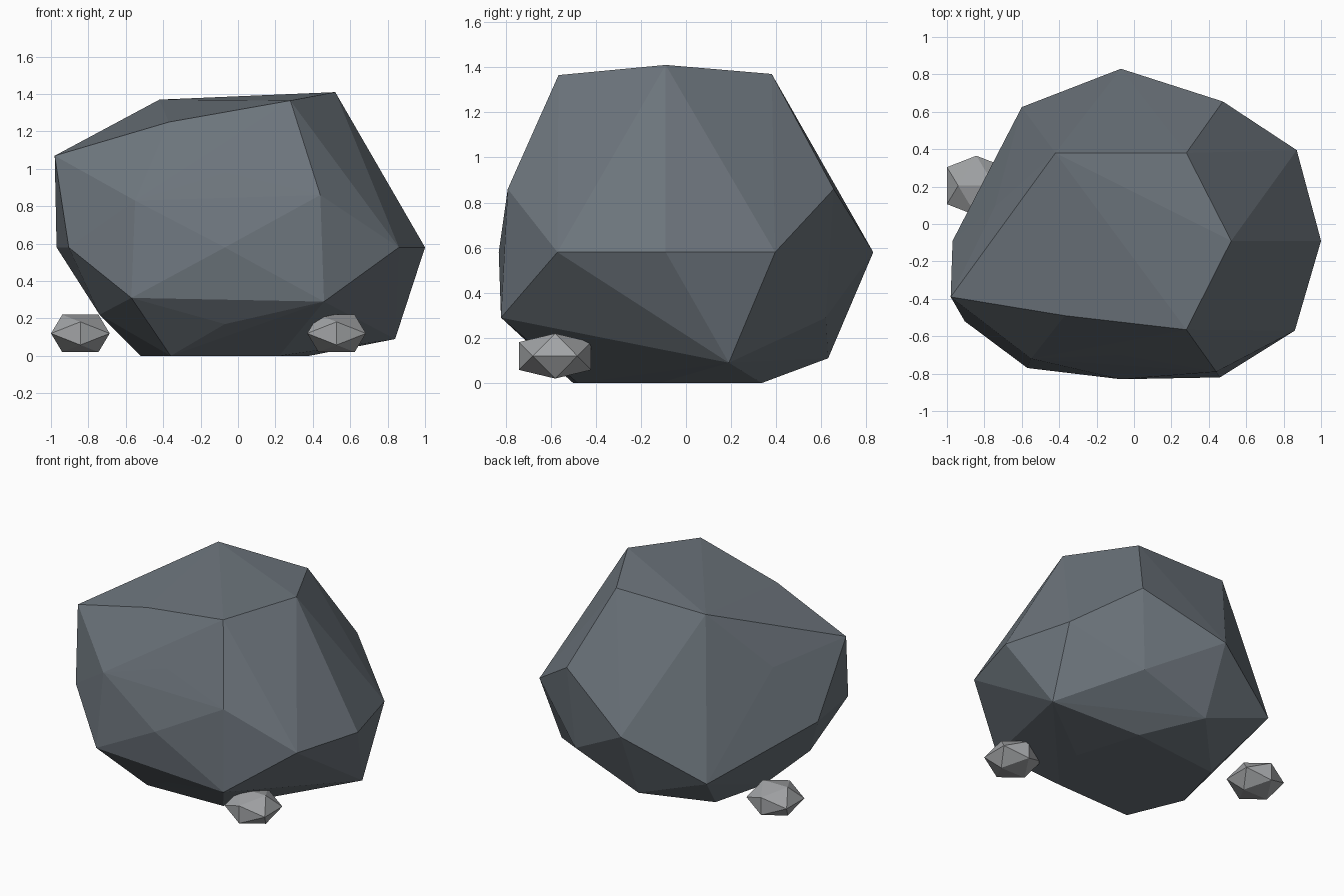
import bpy, bmesh

if "Cube" in bpy.data.objects:
    bpy.data.objects.remove(bpy.data.objects["Cube"])

PHI = (1 + 5 ** 0.5) / 2


def hull_object(name, points, colour):
    """Flat-faced convex stone around a few corner points."""
    bm = bmesh.new()
    for p in points:
        bm.verts.new(p)
    res = bmesh.ops.convex_hull(bm, input=bm.verts[:])
    loose = {g for g in res["geom_interior"] + res["geom_unused"]
             if isinstance(g, bmesh.types.BMVert)}
    bmesh.ops.delete(bm, geom=[v for v in loose if not v.link_faces], context='VERTS')
    bmesh.ops.recalc_face_normals(bm, faces=bm.faces[:])
    mesh = bpy.data.meshes.new(name)
    bm.to_mesh(mesh)
    bm.free()
    mat = bpy.data.materials.new(name + "_stone")
    mat.diffuse_color = (*colour, 1)
    mat.use_nodes = True
    mat.node_tree.nodes["Principled BSDF"].inputs["Base Color"].default_value = mat.diffuse_color
    mesh.materials.append(mat)
    obj = bpy.data.objects.new(name, mesh)
    bpy.context.collection.objects.link(obj)
    return obj


# Boulder corners, from the crown down to the base
crown = [(-.42, .38, 1.37), (.28, .38, 1.37), (.28, -.565, 1.365),
         (.52, -.09, 1.41), (-.98, -.39, 1.07), (-.37, -.49, 1.25)]
upper = [(-.745, .09, .972), (-.55, -.72, .83), (-.07, -.70, .98),
         (.44, -.79, .86), (.475, .655, .86)]
waist = [(-.07, -.83, .58), (.86, -.57, .58), (1.0, -.09, .58), (.87, .395, .58),
         (-.07, .83, .58), (-.97, -.09, .58), (-.905, -.52, .58)]
lower = [(.46, -.82, .29), (-.57, -.77, .31), (-.74, -.33, .22), (-.6, .625, .31),
         (.43, .62, .29), (-.07, .63, .11), (.84, .19, .09), (-.07, -.69, .17)]
base = [(-.36, -.5, 0), (.22, -.48, 0), (.38, -.12, 0), (.24, .335, 0),
        (-.42, .27, 0), (-.52, -.12, 0)]
hull_object("boulder", crown + upper + waist + lower + base, (.15, .175, .2))

# Two flattened twenty-sided pebbles
for name, (cx, cy, cz) in (("left_pebble", (-.843, .205, .12)),
                           ("front_pebble", (.527, -.58, .12))):
    corners = []
    for a in (-1, 1):
        for b in (-PHI, PHI):
            for x, y, z in ((a, 0, b), (0, b, a), (b, a, 0)):
                corners.append((cx + .157 * x / PHI, cy + .16 * y / PHI, cz + .1 * z / PHI))
    hull_object(name, corners, (.36, .37, .38))
